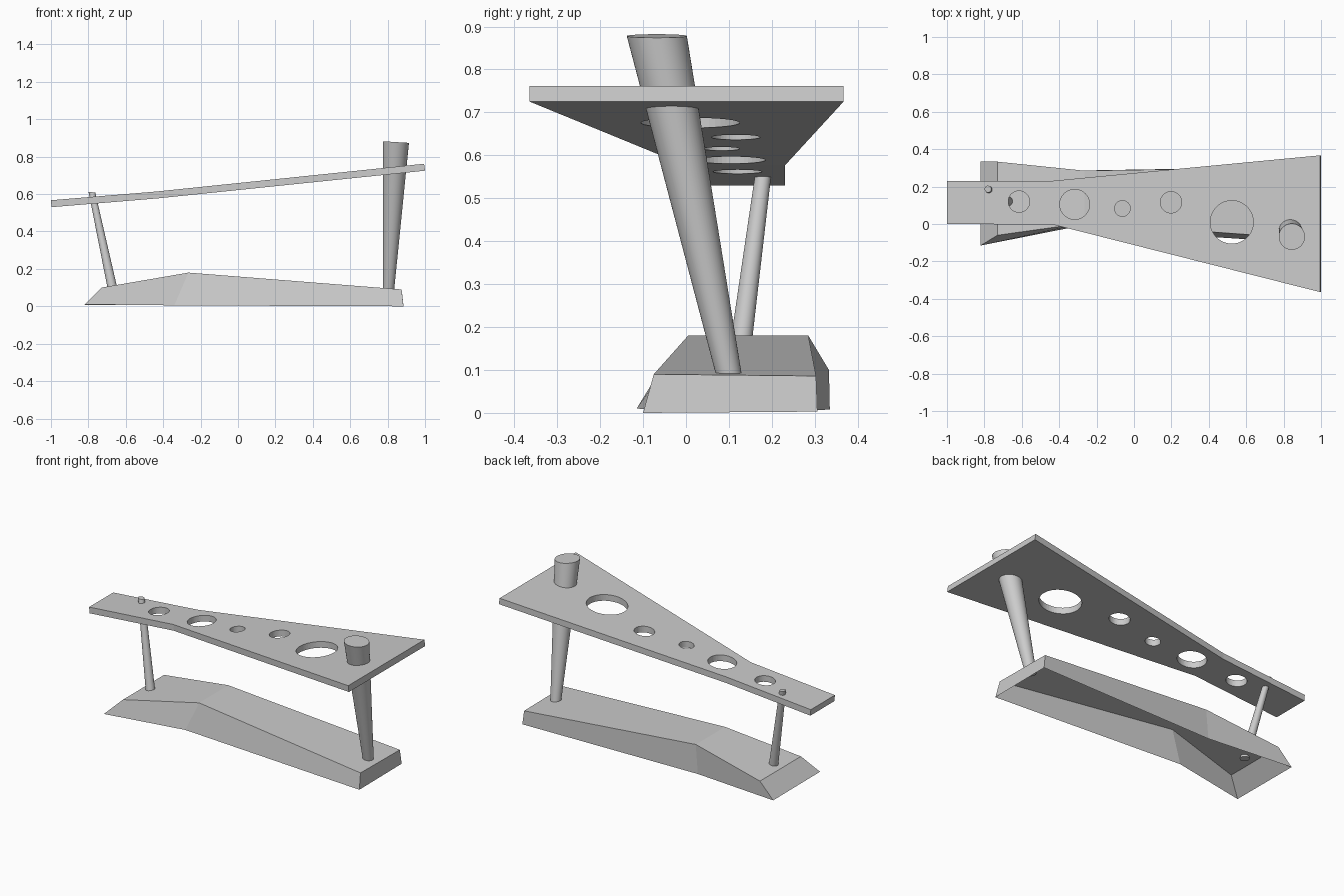
import bpy, bmesh, math

if "Cube" in bpy.data.objects:
    bpy.data.objects.remove(bpy.data.objects["Cube"])


def add_object(name, bm):
    bmesh.ops.recalc_face_normals(bm, faces=bm.faces)
    mesh = bpy.data.meshes.new(name)
    bm.to_mesh(mesh)
    bm.free()
    obj = bpy.data.objects.new(name, mesh)
    bpy.context.collection.objects.link(obj)
    return obj


def leaning_post(name, bottom, top, r_bottom, r_top, cap_slope=0.0, sides=48):
    """Tapered post whose end rings stay nearly level while its axis leans."""
    bm = bmesh.new()
    rings = []
    for (x, y, z), r, slope in ((bottom, r_bottom, 0.0), (top, r_top, cap_slope)):
        ring = []
        for i in range(sides):
            a = 2 * math.pi * i / sides
            dx, dy = r * math.cos(a), r * math.sin(a)
            ring.append(bm.verts.new((x + dx, y + dy, z + slope * dx)))
        rings.append(ring)
    for i in range(sides):
        j = (i + 1) % sides
        side = bm.faces.new((rings[0][i], rings[0][j], rings[1][j], rings[1][i]))
        side.smooth = True
    bm.faces.new(rings[0][::-1])
    bm.faces.new(rings[1])
    for e in bm.edges:
        if len(e.link_faces) == 2 and e.calc_face_angle(0) > 0.6:
            e.smooth = False
    return add_object(name, bm)


# Base: hollow wedge, open underneath, three cross sections from left to right
# Each section: bottom front, top front, top back, bottom back
sections = [
    [(-0.82, -0.115, 0.01), (-0.73, -0.06, 0.10), (-0.73, 0.333, 0.10), (-0.82, 0.335, 0.008)],
    [(-0.34, -0.02, 0.005), (-0.265, 0.005, 0.18), (-0.265, 0.285, 0.18), (-0.28, 0.286, 0.005)],
    [(0.885, -0.10, 0.0), (0.875, -0.075, 0.09), (0.875, 0.303, 0.086), (0.885, 0.306, 0.003)],
]
bm = bmesh.new()
rows = [[bm.verts.new(p) for p in s] for s in sections]
for a, b in zip(rows, rows[1:]):
    for k in range(3):
        bm.faces.new((a[k], b[k], b[k + 1], a[k + 1]))
bm.faces.new(rows[0])
bm.faces.new(rows[-1][::-1])
add_object("base", bm)

# Shelf: thin bent slab flaring to the right: x, front y, back y, underside z, x shift of top
shelf_rows = [(-0.997, 0.0, 0.231, 0.53, -0.003), (-0.43, -0.003, 0.231, 0.577, -0.003),
              (1.0, -0.364, 0.367, 0.725, -0.005)]
thickness = 0.037
bm = bmesh.new()
rows = []
for x, y0, y1, z, s in shelf_rows:
    t = z + thickness
    rows.append([bm.verts.new(p) for p in
                 ((x, y0, z), (x, y1, z), (x + s, y1, t), (x + s, y0, t))])
for a, b in zip(rows, rows[1:]):
    for k in range(4):
        n = (k + 1) % 4
        bm.faces.new((a[k], b[k], b[n], a[n]))
bm.faces.new(rows[0])
bm.faces.new(rows[-1][::-1])
shelf = add_object("shelf", bm)

# Round openings through the shelf
holes = [(-0.615, 0.12, 0.057), (-0.317, 0.105, 0.08), (-0.062, 0.083, 0.042),
         (0.198, 0.116, 0.057), (0.523, 0.01, 0.115)]
bm = bmesh.new()
for x, y, r in holes:
    made = bmesh.ops.create_cone(bm, cap_ends=True, segments=48,
                                 radius1=r, radius2=r, depth=0.6)
    bmesh.ops.translate(bm, verts=made["verts"], vec=(x, y, 0.65))
cutter = add_object("hole_cutter", bm)
cutter.hide_render = True
cutter.hide_set(True)
cut = shelf.modifiers.new("holes", "BOOLEAN")
cut.operation = "DIFFERENCE"
cut.solver = "EXACT"
cut.object = cutter

# Posts
leaning_post("large_post", (0.805, 0.10, 0.088), (0.844, -0.068, 0.878), 0.03, 0.07, -0.06)
leaning_post("small_post", (-0.672, 0.12, 0.10), (-0.781, 0.187, 0.61), 0.026, 0.018, -0.1)
